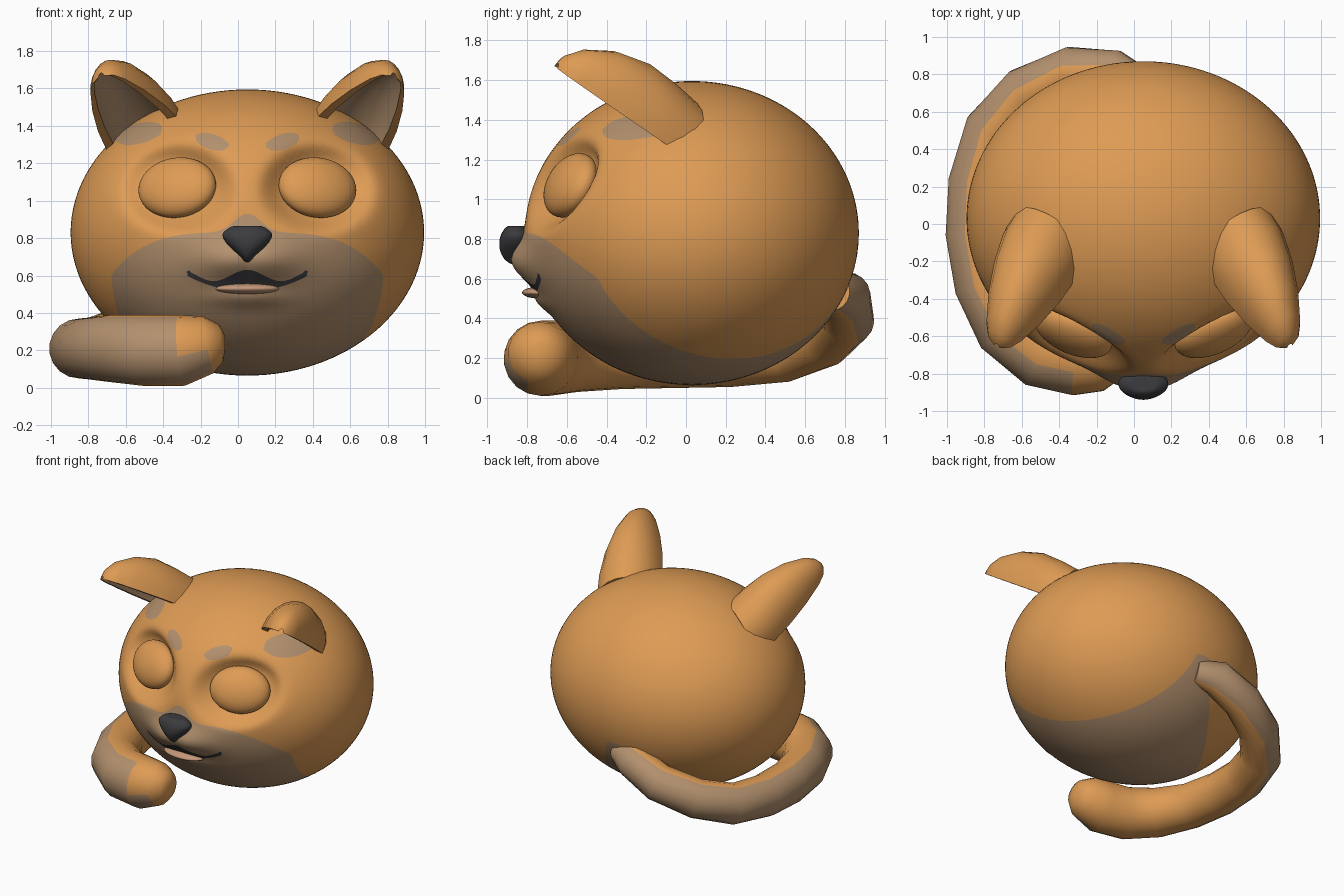
import bpy, bmesh, math
from mathutils import Vector, Matrix

cube = bpy.data.objects.get("Cube")
if cube:
    bpy.data.objects.remove(cube, do_unlink=True)


def material(name, rgb):
    m = bpy.data.materials.new(name)
    m.use_nodes = True
    m.diffuse_color = (*rgb, 1)
    m.node_tree.nodes["Principled BSDF"].inputs["Base Color"].default_value = (*rgb, 1)
    return m


ORANGE = material("orange_fur", (0.73, 0.33, 0.09))
CREAM = material("tan_fur", (0.45, 0.28, 0.155))
DARK = material("dark_grey", (0.045, 0.045, 0.05))
PINK = material("tongue_pink", (0.55, 0.31, 0.19))
MID = 0.05  # x of the head's symmetry plane


def finish(bm, name, mats, angle=50):
    bmesh.ops.recalc_face_normals(bm, faces=bm.faces)
    mesh = bpy.data.meshes.new(name)
    bm.to_mesh(mesh)
    bm.free()
    ob = bpy.data.objects.new(name, mesh)
    bpy.context.collection.objects.link(ob)
    for m in mats:
        mesh.materials.append(m)
    bpy.ops.object.select_all(action="DESELECT")
    ob.select_set(True)
    bpy.context.view_layer.objects.active = ob
    bpy.ops.object.shade_smooth_by_angle(angle=math.radians(angle))
    return ob


def ellipsoid(name, centre, radii, mat, rot=Matrix(), shape=None):
    bm = bmesh.new()
    bmesh.ops.create_uvsphere(bm, u_segments=40, v_segments=24, radius=1)
    for v in bm.verts:
        if shape:
            shape(v.co)
        v.co = Vector(centre) + rot.to_3x3() @ Vector(a * r for a, r in zip(v.co, radii))
    return finish(bm, name, [mat])


def loft(name, rings, mats, rule, angle=50):
    bm = bmesh.new()
    loops = [[bm.verts.new(p) for p in ring] for ring in rings]
    n = len(loops[0])
    for i in range(len(loops) - 1):
        for j in range(n):
            k = (j + 1) % n
            f = bm.faces.new((loops[i][j], loops[i][k], loops[i + 1][k], loops[i + 1][j]))
            f.material_index = rule(i, j)
    bm.faces.new(loops[0])
    bm.faces.new(loops[-1])
    return finish(bm, name, mats, angle)


def cut_along(bm, fn):
    """Add clean edges where fn changes sign."""
    val = {v: fn(v.co) for v in bm.verts}
    new = []
    for e in list(bm.edges):
        a, b = e.verts
        if val[a] * val[b] < 0:
            new.append(bmesh.utils.edge_split(e, a, val[a] / (val[a] - val[b]))[1])
    bmesh.ops.connect_verts(bm, verts=new)


# Colour regions of the head: negative inside
def mask(p):
    dx, t = abs(p.x - MID), max(0, p.y + 0.45)
    width = max(0.06, 0.73 - 0.2 * t - 0.25 * t * t)
    top = 0.83 - 0.8 * dx ** 4 + 0.1 * math.exp(-(dx / 0.1) ** 2)
    if p.y > 0:
        top = 0.62
    return max(dx / width - 1, p.z - top)


def spot(p, x, z, rx, rz, tilt):
    dx, dz = abs(p.x - MID) - x, p.z - z
    c, s = math.cos(tilt), math.sin(tilt)
    return max(math.hypot((dx * c + dz * s) / rx, (dz * c - dx * s) / rz) - 1, p.y * 10 + 0.5)


def brow(p):
    return spot(p, 0.19, 1.315, 0.095, 0.042, 0.3)


def ear_patch(p):
    return spot(p, 0.58, 1.36, 0.13, 0.055, -0.25)


def mouth(p):
    dx = abs(p.x - MID)
    upper = 0.6 + 0.03 * math.cos(math.tau * dx / 0.36)
    lower = 0.515 + 0.8 * dx * dx
    return max(p.z - upper, lower - p.z, dx - 0.32, p.y + 0.3)


def bump(a, b):
    return math.exp(-a * a - b * b)


# Head: sphere with muzzle and eye sockets, finer around the mouth
bm = bmesh.new()
bmesh.ops.create_uvsphere(bm, u_segments=112, v_segments=72, radius=1,
                          matrix=Matrix.Rotation(math.pi / 2, 4, "X"))
snout = [e for e in bm.edges if all(v.co.y < -0.75 and v.co.z < 0.2 for v in e.verts)]
bmesh.ops.subdivide_edges(bm, edges=snout, cuts=1, use_grid_fill=True)
for v in bm.verts:
    v.co.normalize()
    v.co = Vector((MID + 0.945 * v.co.x, 0.03 + 0.84 * v.co.y, 0.83 + 0.765 * v.co.z))
    if v.co.y < 0:
        dx, z = abs(v.co.x - MID), v.co.z
        d = math.hypot((dx - 0.375) / 0.26, (z - 1.07) / 0.205)
        v.co.y += 0.15 * math.exp(-d ** 5)
        v.co.y -= 0.085 * bump((dx - 0.07) / 0.2, (z - 0.68) / 0.11)
        v.co.y -= 0.03 * bump(dx / 0.2, (z - 0.48) / 0.05)
for region in (mask, brow, ear_patch, mouth):
    cut_along(bm, region)
for f in bm.faces:
    c = f.calc_center_median()
    if mouth(c) < 0:
        f.material_index = 2
    elif min(mask(c), brow(c), ear_patch(c)) < 0:
        f.material_index = 1
# Mouth cavity
opening = [f for f in bm.faces if f.material_index == 2]
ret = bmesh.ops.extrude_face_region(bm, geom=opening)["geom"]
inner = [g for g in ret if isinstance(g, bmesh.types.BMVert)]
bmesh.ops.translate(bm, verts=inner, vec=(0, 0.13, 0))
for v in inner:
    for f in v.link_faces:
        f.material_index = 2
finish(bm, "head", [ORANGE, CREAM, DARK], 45)

ellipsoid("tongue", (MID, -0.735, 0.53), (0.17, 0.09, 0.03), PINK)


# Nose: rounded, narrowing downward
def taper_nose(co):
    co.x *= min(1, 0.75 + 0.55 * co.z) if co.z > -0.75 else 0.34
    co.z = min(co.z, 0.85)


ellipsoid("nose", (MID, -0.855, 0.775), (0.15, 0.085, 0.105), DARK, shape=taper_nose)

# Eyes
for side, label in ((1, "left"), (-1, "right")):
    turn = Matrix.Rotation(side * math.radians(23), 4, "Z") @ Matrix.Rotation(math.radians(-25), 4, "X")
    ellipsoid(label + "_eye", (MID + side * 0.375, -0.58, 1.07), (0.22, 0.1, 0.172), ORANGE, turn)

# Ears: forward-leaning hollow shells
ROOT = Vector((0.555, -0.19, 1.35))
AXIS = Vector((0.225, -0.46, 0.31))
ACROSS = Vector((-0.84, -0.42, 0.34)).normalized()
BACK = Vector((0.076, 0.519, 0.828)).normalized()
SECTIONS = [(-0.25, 0.23, 0.25), (0, 0.235, 0.27), (0.3, 0.21, 0.28), (0.6, 0.165, 0.24),
            (0.85, 0.11, 0.16), (0.96, 0.07, 0.09), (1.01, 0.02, 0.03)]
STEPS = 10
arc = [math.pi * i / STEPS for i in range(STEPS + 1)]
shell = [(math.cos(a), math.sin(a)) for a in arc]
shell += [(0.78 * math.cos(a), 0.75 * math.sin(a)) for a in reversed(arc)]
for side, label in ((1, "left"), (-1, "right")):
    rings = []
    for t, w, d in SECTIONS:
        ring = [ROOT + AXIS * t + ACROSS * (w * a) + BACK * (d * b) for a, b in shell]
        rings.append([Vector((MID + side * p.x, p.y, p.z)) for p in ring])
    loft(label + "_ear", rings, [ORANGE, CREAM],
         lambda i, j: int(STEPS < j < 2 * STEPS + 1 and i < 4), 60)

# Tail: tube curling round the right side to the front (x, y, z, radius)
PATH = [(0.05, 0.74, 0.53, 0.09), (-0.1, 0.8, 0.51, 0.13), (-0.33, 0.81, 0.4, 0.14),
        (-0.58, 0.7, 0.3, 0.145), (-0.76, 0.5, 0.23, 0.15), (-0.84, 0.22, 0.21, 0.155),
        (-0.85, -0.05, 0.21, 0.16), (-0.8, -0.32, 0.21, 0.165), (-0.68, -0.55, 0.21, 0.18),
        (-0.5, -0.69, 0.2, 0.19), (-0.3, -0.73, 0.2, 0.19), (-0.16, -0.74, 0.23, 0.155),
        (-0.09, -0.74, 0.24, 0.1), (-0.07, -0.74, 0.24, 0.04)]
SIDES = 18
rings = []
for i, (x, y, z, r) in enumerate(PATH):
    before, after = PATH[max(i - 1, 0)], PATH[min(i + 1, len(PATH) - 1)]
    along = (Vector(after[:3]) - Vector(before[:3])).normalized()
    out = along.cross(Vector((0, 0, 1))).normalized()
    up = out.cross(along)
    rings.append([Vector((x, y, z)) + r * (out * math.cos(a) + up * math.sin(a))
                  for a in (math.tau * (j - 0.5) / SIDES for j in range(SIDES))])
loft("tail", rings, [ORANGE, CREAM],
     lambda i, j: int(min(j, SIDES - j) <= 3 and i < len(PATH) - 4 + (j > 9)), 60)
